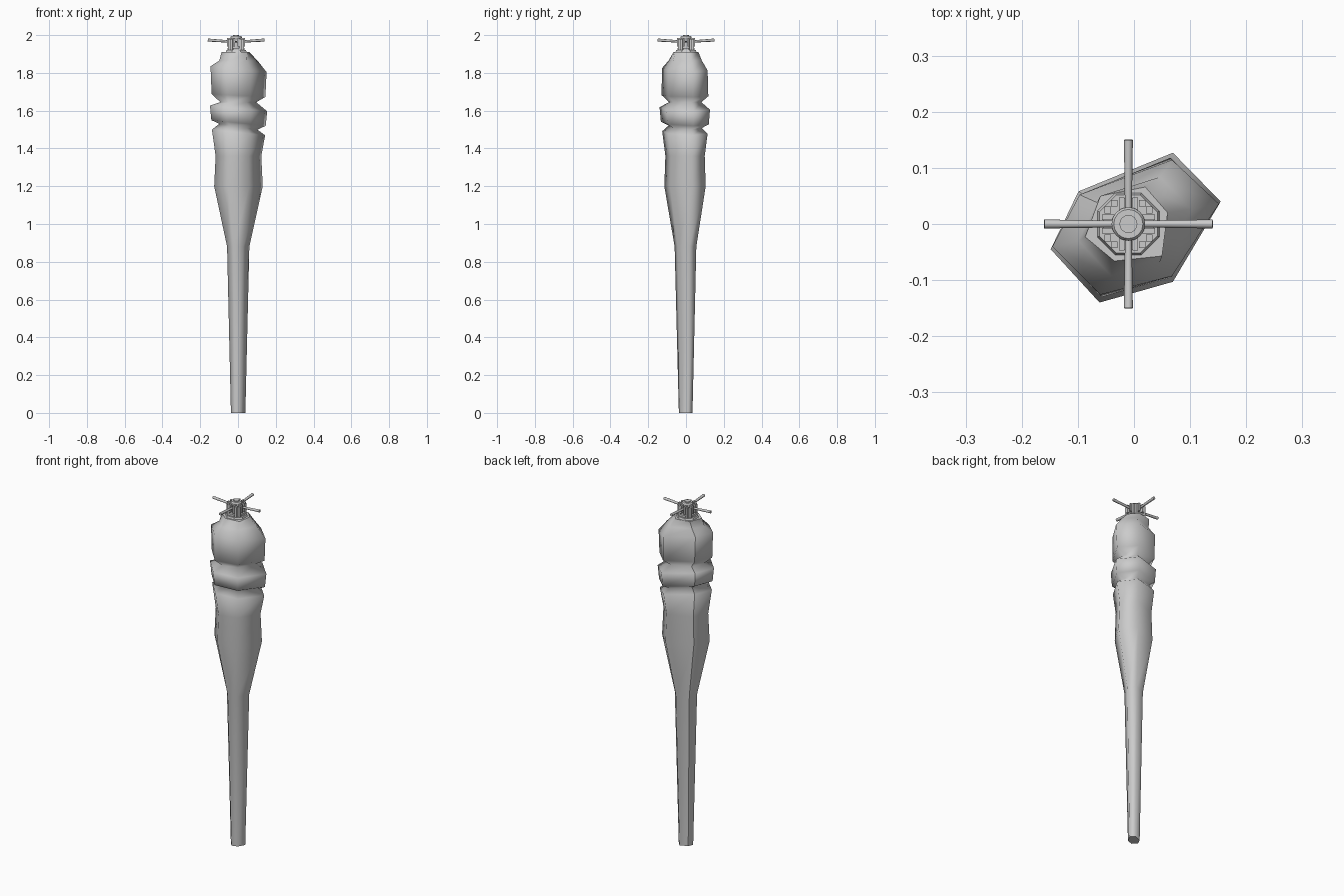
import bpy, bmesh, math
from mathutils import Matrix, Vector

if "Cube" in bpy.data.objects:
    bpy.data.objects.remove(bpy.data.objects["Cube"])

grey = bpy.data.materials.new("plain grey")
grey.diffuse_color = (0.6, 0.6, 0.6, 1)
grey.use_nodes = True
grey.node_tree.nodes["Principled BSDF"].inputs["Base Color"].default_value = grey.diffuse_color


def finish(bm, name, smooth=None):
    bmesh.ops.recalc_face_normals(bm, faces=bm.faces)
    me = bpy.data.meshes.new(name)
    bm.to_mesh(me)
    bm.free()
    me.materials.append(grey)
    ob = bpy.data.objects.new(name, me)
    bpy.context.collection.objects.link(ob)
    if smooth is not None:
        bpy.ops.object.select_all(action='DESELECT')
        ob.select_set(True)
        bpy.context.view_layer.objects.active = ob
        bpy.ops.object.shade_smooth_by_angle(angle=math.radians(smooth))
    return ob


# Carved shaft: an uneven six-sided section lofted upwards
section = [(0.156, 0.04), (0.07, 0.127), (-0.1, 0.058),
           (-0.15, -0.045), (-0.062, -0.14), (0.07, -0.103)]
# height, x scale, y scale, tilt along x
rows = [(0, .25, .27, 0), (.88, .385, .43, 0), (1.2, .84, .82, 0),
        (1.36, .79, .78, 0), (1.485, .92, .9, -.1), (1.515, .66, .66, -.1),
        (1.535, .94, .95, -.1), (1.612, .99, 1, -.1), (1.645, .62, .64, 0),
        (1.68, .93, .93, -.05), (1.82, .97, .9, -.1), (1.865, .66, .66, 0)]
bm = bmesh.new()
rings = [[bm.verts.new((x * sx, y * sy, z + t * x)) for x, y in section]
         for z, sx, sy, t in rows]
top = [(0.06, 0.02), (0.02, 0.066), (-0.06, 0.05),
       (-0.087, -0.023), (-0.035, -0.066), (0.05, -0.057)]
rings.append([bm.verts.new((x, y, 1.91)) for x, y in top])
for a, b in zip(rings, rings[1:]):
    for i in range(6):
        j = (i + 1) % 6
        f = bm.faces.new((a[i], a[j], b[j], b[i]))
        f.smooth = True
caps = [bm.faces.new(rings[0]), bm.faces.new(rings[-1])]
for f in caps:
    for e in f.edges:
        e.smooth = False
# one hard seam down the back left corner
for a, b in zip(rings, rings[1:]):
    bm.edges.get((a[2], b[2])).smooth = False
finish(bm, "shaft")

CX = -0.01


def disc(bm, r, z0, z1, n, r2=None, turn=0.0):
    m = Matrix.Translation((CX, 0, (z0 + z1) / 2)) @ Matrix.Rotation(turn, 4, 'Z')
    bmesh.ops.create_cone(bm, cap_ends=True, segments=n, radius1=r,
                          radius2=r if r2 is None else r2, depth=z1 - z0, matrix=m)


def box(bm, size, loc, turn):
    m = (Matrix.Translation((CX, 0, 0)) @ Matrix.Rotation(turn, 4, 'Z')
         @ Matrix.Translation(loc) @ Matrix.Diagonal((*size, 1)))
    bmesh.ops.create_cube(bm, size=1, matrix=m)


# Octagonal collar under the hub
bm = bmesh.new()
disc(bm, 0.062, 1.905, 1.92, 8, 0.056, math.pi / 8)
finish(bm, "collar")

# Hub with a stepped round cap
bm = bmesh.new()
disc(bm, 0.03, 1.915, 1.99, 16)
disc(bm, 0.03, 1.99, 1.996, 16, 0.026)
disc(bm, 0.016, 1.994, 2.0, 16)
finish(bm, "hub", 35)

# Four brackets and four spokes
bm = bmesh.new()
sp = bmesh.new()
for k in range(4):
    a = k * math.pi / 2
    for s in (-1, 1):
        box(bm, (0.026, 0.010, 0.045), (0.034, s * 0.012, 1.963), a)
        box(bm, (0.012, 0.012, 0.06), (0.037, s * 0.025, 1.95), a)
    box(bm, (0.02, 0.034, 0.012), (0.035, 0, 1.927), a)
    # slightly rising round spoke
    p, q = Vector((0.02, 0, 1.965)), Vector((0.15, 0, 1.974))
    m = (Matrix.Translation((CX, 0, 0)) @ Matrix.Rotation(a, 4, 'Z')
         @ Matrix.Translation((p + q) / 2)
         @ (q - p).to_track_quat('Z', 'Y').to_matrix().to_4x4())
    bmesh.ops.create_cone(sp, cap_ends=True, segments=8, radius1=0.006,
                          radius2=0.008, depth=(q - p).length, matrix=m)
finish(bm, "brackets")
finish(sp, "spokes", 50)
